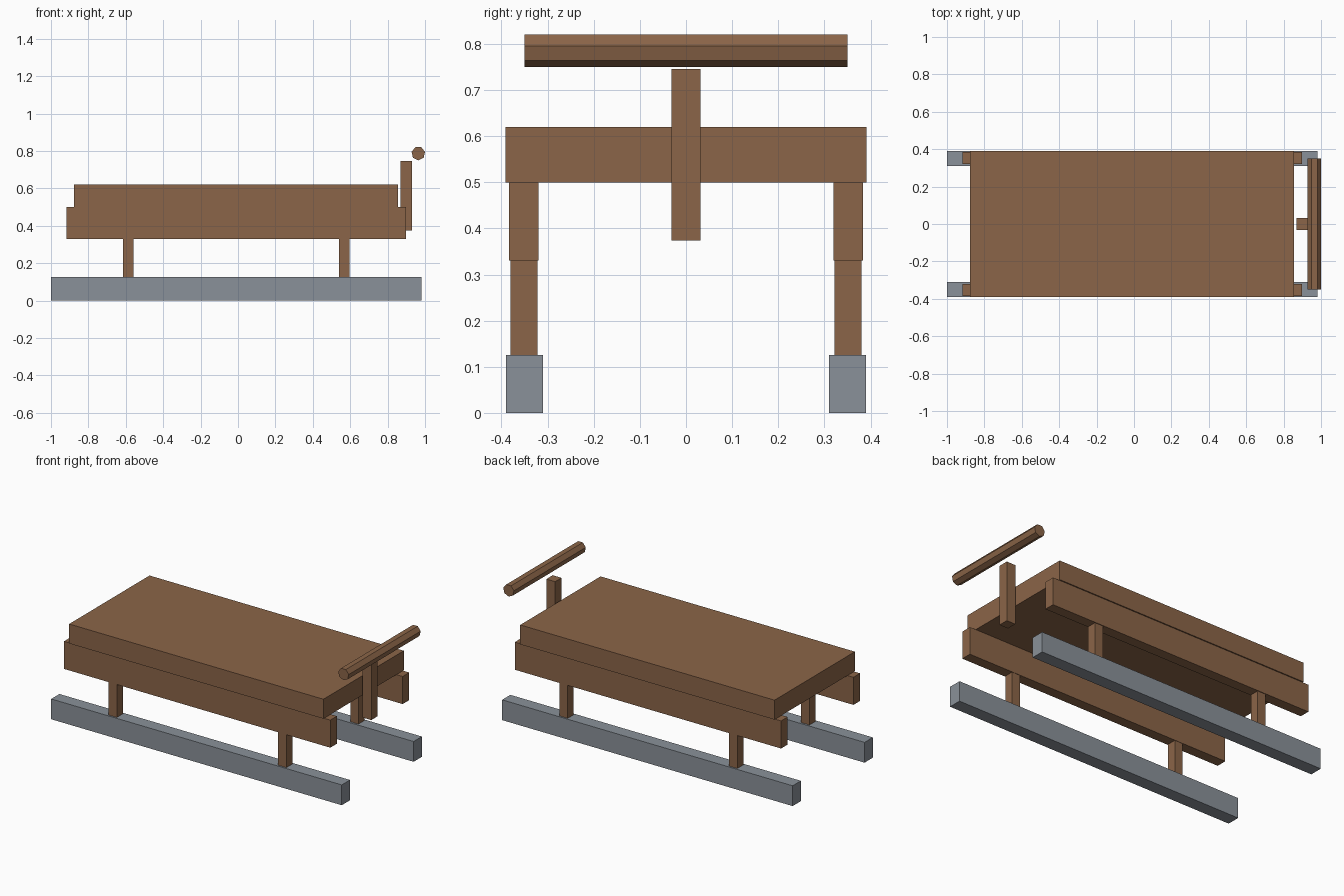
import bpy, bmesh, math
from mathutils import Matrix

if "Cube" in bpy.data.objects:
    bpy.data.objects.remove(bpy.data.objects["Cube"])


def material(name, rgb):
    m = bpy.data.materials.new(name)
    m.diffuse_color = (*rgb, 1.0)
    m.use_nodes = True
    m.node_tree.nodes["Principled BSDF"].inputs["Base Color"].default_value = m.diffuse_color
    return m


wood = material("brown wood", (0.258, 0.130, 0.065))
steel = material("grey steel", (0.254, 0.283, 0.319))


def finish(name, bm, mat):
    me = bpy.data.meshes.new(name)
    bm.to_mesh(me)
    bm.free()
    me.materials.append(mat)
    ob = bpy.data.objects.new(name, me)
    bpy.context.collection.objects.link(ob)
    return ob


def box(name, x, y, z, mat):
    """Box from (low, high) ranges on each axis."""
    bm = bmesh.new()
    size = [b - a for a, b in (x, y, z)]
    mid = [(a + b) / 2 for a, b in (x, y, z)]
    bmesh.ops.create_cube(bm, size=1, matrix=Matrix.Translation(mid) @ Matrix.Diagonal((*size, 1)))
    return finish(name, bm, mat)


# Runners, legs and side rails, repeated on both sides
for side, s in (("front", -1), ("back", 1)):
    def span(a, b):
        return tuple(sorted((s * a, s * b)))
    box(f"{side}_runner", (-1.0, 0.98), span(0.31, 0.39), (0, 0.125), steel)
    box(f"{side}_side_rail", (-0.917, 0.898), span(0.32, 0.384), (0.33, 0.5), wood)
    for end, x in (("left", -0.588), ("right", 0.568)):
        box(f"{side}_{end}_leg", (x - 0.028, x + 0.028), span(0.322, 0.38), (0.125, 0.33), wood)

# Deck
box("deck", (-0.877, 0.856), (-0.391, 0.391), (0.5, 0.62), wood)

# Handle post
box("handle_post", (0.87, 0.93), (-0.031, 0.031), (0.374, 0.745), wood)

# Seven-sided handle bar lying along y, one edge pointing down
bm = bmesh.new()
bmesh.ops.create_cone(bm, cap_ends=True, segments=7, radius1=0.0368, radius2=0.0368, depth=0.70)
first = bm.verts[:][0].co
turn = Matrix.Rotation(-math.pi / 2 - math.atan2(first.y, first.x), 4, 'Z')
bmesh.ops.transform(bm, verts=bm.verts,
                    matrix=Matrix.Translation((0.964, 0, 0.787)) @ Matrix.Rotation(math.pi / 2, 4, 'X') @ turn)
finish("handle_bar", bm, wood)
